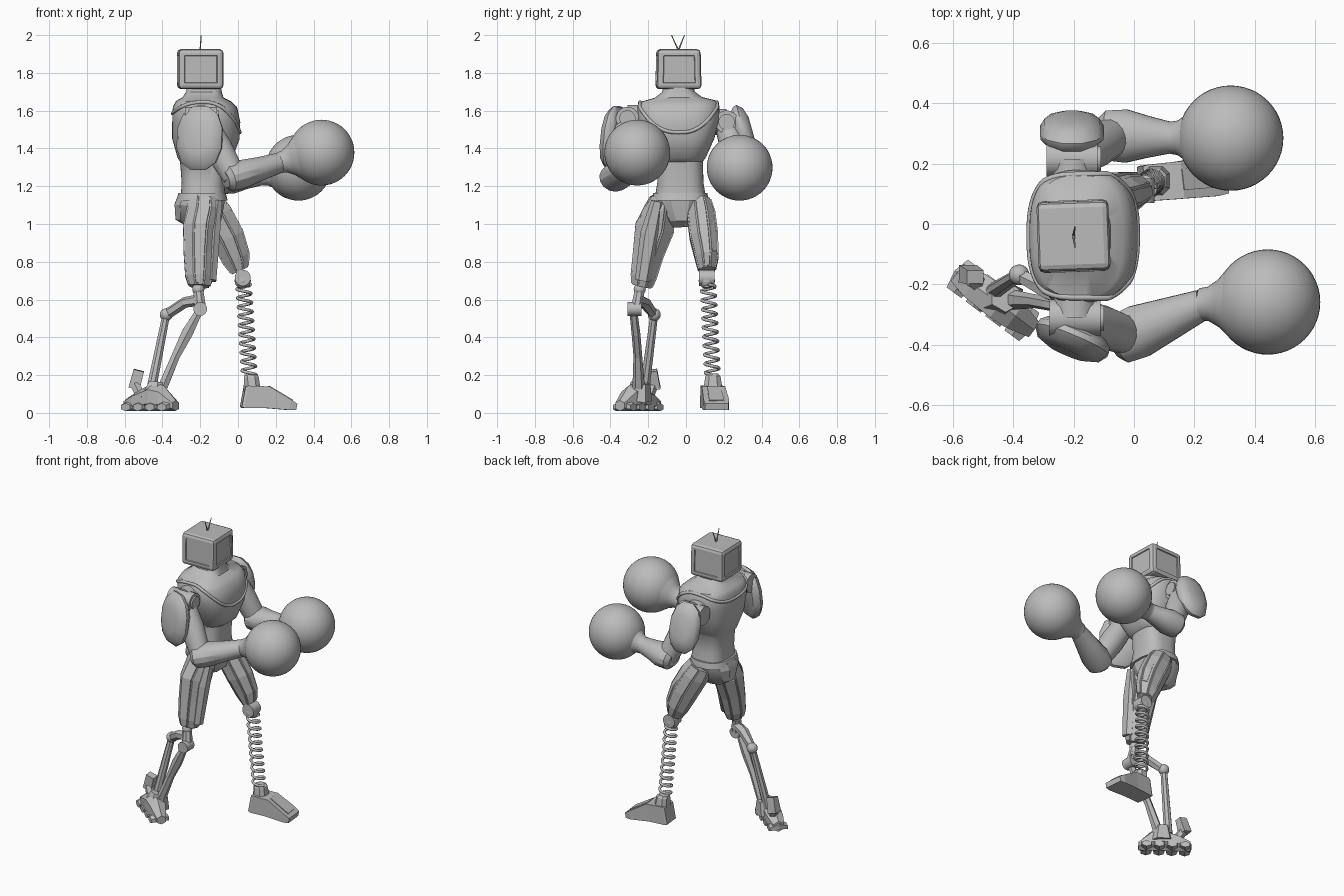
import bpy, bmesh, math
from mathutils import Vector as V, Matrix

if "Cube" in bpy.data.objects:
    bpy.data.objects.remove(bpy.data.objects["Cube"])

GREY = bpy.data.materials.new("plain_grey")
GREY.use_nodes = True
GREY.diffuse_color = (0.5, 0.5, 0.5, 1)
GREY.node_tree.nodes["Principled BSDF"].inputs["Base Color"].default_value = (0.5, 0.5, 0.5, 1)


def finish(name, bm, smooth=None):
    bmesh.ops.recalc_face_normals(bm, faces=bm.faces)
    mesh = bpy.data.meshes.new(name)
    bm.to_mesh(mesh)
    bm.free()
    mesh.materials.append(GREY)
    ob = bpy.data.objects.new(name, mesh)
    bpy.context.collection.objects.link(ob)
    if smooth:
        bpy.ops.object.select_all(action='DESELECT')
        ob.select_set(True)
        bpy.context.view_layer.objects.active = ob
        bpy.ops.object.shade_smooth_by_angle(angle=math.radians(smooth))
    return ob


def around(a, ra, rb, p=2):
    """Point on a rounded (superelliptic) outline."""
    c, s = math.cos(a), math.sin(a)
    return (math.copysign(abs(c) ** (2 / p), c) * ra, math.copysign(abs(s) ** (2 / p), s) * rb)


def loft(name, rings, n=16, p=2, smooth=35, panel=0):
    """Skin rings of (x, y, z, half width, half height) set across the line from first to last."""
    t = (V(rings[-1][:3]) - V(rings[0][:3])).normalized()
    u = (V((0, 0, 1)) if abs(t.z) < 0.75 else V((0, 1, 0))).cross(t).normalized()
    v = t.cross(u)
    bm, loops = bmesh.new(), []
    for x, y, z, ra, rb in rings:
        loop = []
        for i in range(n):
            a, b = around((i + 0.5) * math.tau / n, ra, rb, p)
            loop.append(bm.verts.new(V((x, y, z)) + (u * a + v * b) / math.cos(math.pi / n)))
        loops.append(loop)
    columns = [[] for _ in range(n)]
    for lo, hi in zip(loops, loops[1:]):
        for i in range(n):
            j = (i + 1) % n
            columns[i].append(bm.faces.new((lo[i], lo[j], hi[j], hi[i])))
    bm.faces.new(loops[0])
    bm.faces.new(loops[-1])
    bmesh.ops.recalc_face_normals(bm, faces=bm.faces)
    if panel:
        # Long raised strips on every other side
        for column in columns[1::2]:
            bmesh.ops.inset_region(bm, faces=column, thickness=panel, depth=0)
            bmesh.ops.inset_region(bm, faces=column, thickness=panel * .3, depth=panel * .8)
    return finish(name, bm, smooth)


def rod(name, a, b, r, r2=None, n=16):
    r2 = r2 or r
    return loft(name, [(*a, r, r), (*b, r2, r2)], n)


def ball(name, pos, r, n=24):
    bm = bmesh.new()
    bmesh.ops.create_uvsphere(bm, u_segments=n * 2, v_segments=n, radius=r,
                              matrix=Matrix.Translation(pos))
    return finish(name, bm, 60)


def wire(name, pts, r, cyclic=False):
    cu = bpy.data.curves.new(name, 'CURVE')
    cu.dimensions = '3D'
    cu.bevel_depth, cu.bevel_resolution, cu.use_fill_caps = r, 2, True
    sp = cu.splines.new('POLY')
    sp.points.add(len(pts) - 1)
    for q, co in zip(sp.points, pts):
        q.co = (*co, 1)
    sp.use_cyclic_u = cyclic
    cu.materials.append(GREY)
    bpy.context.collection.objects.link(bpy.data.objects.new(name, cu))


# Torso, from waist to neck
TORSO = [(-.185, -.03, 1.14, .118, .135), (-.185, -.03, 1.22, .113, .122), (-.185, -.03, 1.33, .122, .12),
         (-.175, -.03, 1.35, .145, .135), (-.17, -.035, 1.45, .178, .185), (-.168, -.04, 1.54, .18, .213),
         (-.175, -.04, 1.62, .17, .218), (-.182, -.04, 1.65, .145, .2), (-.185, -.04, 1.67, .108, .125),
         (-.18, -.04, 1.70, .094, .086), (-.18, -.04, 1.76, .09, .077)]
loft("torso", TORSO, 48, 2.8, 40)


def torso_at(z):
    for a, b in zip(TORSO, TORSO[1:]):
        if a[2] <= z <= b[2]:
            f = (z - a[2]) / (b[2] - a[2])
            return [s + (e - s) * f for s, e in zip(a, b)]


# Raised collar that dips over the chest
rim = []
for i in range(64):
    a = i * math.tau / 64
    c = math.cos(a)
    z = 1.645 - (0.16 if c > 0 else 0.06) * abs(c) ** 2
    cx, cy, _, ra, rb = torso_at(z)
    x, y = around(a, ra, rb, 2.8)
    rim.append((cx + x, cy + y, z))
wire("chest_collar", rim, 0.01, True)

# Belt and pelvis
loft("belt", [(-.19, -.03, 1.125, .135, .15), (-.19, -.03, 1.165, .125, .143)], 32, 2.5)
loft("pelvis", [(-.2, -.025, .985, .07, .05), (-.21, -.025, 1.02, .12, .075),
                (-.205, -.03, 1.1, .13, .125), (-.195, -.03, 1.14, .125, .135)], 12, 2.5, 25)

# Boxy head with shallow screens and two antennae
bm = bmesh.new()
bmesh.ops.create_cube(bm, size=1)
for q in bm.verts:
    low = q.co.z < 0
    q.co = V((q.co.x * .238, q.co.y * (.238 if low else .228), q.co.z * .212))
bmesh.ops.bevel(bm, geom=bm.edges[:], offset=.02, segments=2, affect='EDGES', profile=.5)
big = [f for f in bm.faces if f.calc_area() > .02 and abs(f.normal.z) < .5]
bmesh.ops.inset_individual(bm, faces=big, thickness=.018, depth=0)
bmesh.ops.inset_individual(bm, faces=big, thickness=.004, depth=-.006)
head = finish("head", bm)
head.location, head.rotation_euler = (-.2, -.04, 1.82), (0, 0, math.radians(2))
for name, y in (("antenna_a", -.077), ("antenna_b", -.008)):
    rod(name, (-.2, -.04, 1.92), (-.195, y, 2.0), .004, .002, 6)


def arm(side, shoulder, elbow, wrist, glove, plate, normal, size):
    """Shoulder joint, upper arm, forearm, round glove and shoulder plate."""
    s, e, w, g, n = map(V, (shoulder, elbow, wrist, glove, normal))
    inner = V((s.x, s.y + (-.04 - s.y) * .5, s.z))
    rod(side + "_shoulder_joint", inner, s, .07)
    ax = V((.085, 0, 0))
    rod(side + "_shoulder_drum", s - ax, s + ax, .06)
    rod(side + "_shoulder_hub", s + ax, s + ax * 1.12, .042)
    loft(side + "_upper_arm", [(*s.lerp(e, .1), .068, .065), (*s.lerp(e, .5), .076, .07), (*e, .062, .062)], 16)
    d = (w - e).normalized()
    loft(side + "_forearm", [(*(e - d * .055), .055, .045), (*(e - d * .03), .082, .072), (*(e + d * .04), .088, .076),
                             (*e.lerp(w, .55), .07, .062), (*w, .05, .052)], 14, 2, 28)
    k = g - w
    loft(side + "_glove_cuff", [(*(w - k * .05), .053, .055), (*(w + k * .08), .057, .06), (*(w + k * .25), .08, .083),
                                (*(w + k * .42), .118, .119), (*(w + k * .55), .136, .136)], 32, 2, 50)
    ball(side + "_glove", g, .174)
    c, n = V(plate), n.normalized()
    loft(side + "_shoulder_plate", [(*(c + n * o), size[0] * k, size[1] * k) for o, k in
                                    ((-.04, .8), (-.02, .97), (.0, 1), (.028, .85), (.045, .5))], 12, 2.3, 40)


arm("near", (-.195, -.31, 1.56), (-.02, -.37, 1.25), (.23, -.265, 1.327), (.442, -.258, 1.378),
    (-.205, -.385, 1.455), (-.42, -1, .12), (.128, .17))
arm("far", (-.205, .215, 1.54), (-.065, .292, 1.235), (.13, .285, 1.26), (.32, .284, 1.298),
    (-.205, .31, 1.475), (0, 1, .28), (.106, .16))

# Panelled thighs
loft("near_thigh", [(-.205, -.235, .67, .05, .05), (-.205, -.225, .72, .067, .062), (-.205, -.2, .84, .075, .075),
                    (-.2, -.165, .98, .083, .097), (-.18, -.14, 1.08, .083, .073), (-.18, -.13, 1.14, .07, .05)],
     8, 2.4, 0, .008)
loft("near_thigh_guard", [(-.14, -.23, .7, .025, .035), (-.125, -.19, .95, .03, .045),
                          (-.105, -.15, 1.12, .02, .03)], 6, 2, 0)
loft("far_thigh", [(.01, .112, .755, .045, .04), (-.01, .11, .82, .07, .055), (-.055, .095, .93, .082, .068),
                   (-.12, .08, 1.05, .083, .068), (-.16, .07, 1.12, .07, .055)], 8, 2.4, 0, .008)
loft("far_thigh_guard", [(.03, .12, .85, .02, .035), (-.01, .105, .96, .025, .045),
                         (-.085, .085, 1.1, .02, .035)], 6, 2, 0)

# Spring leg
rod("spring_knee", (.025, .07, .715), (.025, .15, .715), .042)
ball("spring_knee_ball", (.025, .11, .7), .043, 12)
rod("spring_top_cap", (.03, .115, .69), (.03, .117, .665), .03)
coil = []
for i in range(161):
    f, a = i / 160, i * math.tau / 16
    coil.append((.03 + .03 * f + .037 * math.cos(a), .117 + .023 * f + .037 * math.sin(a), .68 - .48 * f))
wire("leg_spring", coil, .0085)
loft("spring_ankle", [(.075, .143, .12, .045, .05), (.07, .142, .19, .038, .04), (.065, .14, .205, .03, .03)], 8, 2.5, 0)
loft("spring_foot", [(.025, .135, .085, .055, .055), (.04, .135, .085, .06, .06), (.15, .145, .083, .062, .058),
                     (.27, .16, .043, .068, .028), (.305, .163, .032, .062, .017)], 4, 2, 0)
loft("toe_panel", [(.16, .147, .138, .035, .006), (.285, .162, .065, .04, .005)], 4, 2, 0)

# Rod leg
ball("rod_knee", (-.21, -.245, .655), .032, 12)
rod("rod_knee_link", (-.21, -.245, .65), (-.2, -.26, .56), .026, .03, 8)
rod("rod_front_joint", (-.2, -.31, .55), (-.2, -.235, .55), .036)
loft("rod_top_link", [(-.19, -.255, .6, .025, .028), (-.28, -.22, .585, .03, .025), (-.38, -.17, .52, .02, .025)], 6, 2, 0)
ball("rod_back_joint", (-.38, -.168, .52), .034, 12)
rod("rod_back", (-.38, -.168, .52), (-.46, -.22, .12), .02, .026, 8)
loft("rod_front", [(-.2, -.28, .55, .018, .018), (-.27, -.265, .42, .03, .02), (-.33, -.255, .3, .022, .02),
                   (-.41, -.25, .11, .026, .03)], 6, 2, 0)

# Segmented clawed foot
heel, toe = V((-.585, -.16, 0)), V((-.33, -.35, 0))
along = (toe - heel).normalized()
across = V((along.y, -along.x, 0))
body = []
for f, w, h in ((0, .035, .03), (.2, .05, .045), (.55, .055, .065), (.75, .05, .058), (1, .03, .025)):
    c = heel.lerp(toe, f)
    body.append((c.x, c.y, h * 1.2 + .008, w, h))
loft("claw_foot_body", body, 6, 2, 0)
loft("claw_ankle", [(-.44, -.25, .07, .075, .06), (-.425, -.24, .16, .045, .045)], 6, 2, 0)
for i in range(4):
    m = heel.lerp(toe, .1 + .25 * i)
    a, b = m - across * .055, m + across * .06
    loft(f"claw_toe_{i + 1}", [(a.x, a.y, .03, .028, .018), (m.x, m.y, .045, .042, .03),
                               (b.x, b.y, .03, .03, .018)], 6, 2, 0)
rod("heel_spur_stem", (-.51, -.2, .08), (-.545, -.175, .15), .025, n=6)
loft("heel_spur", [(-.55, -.165, .13, .03, .03), (-.525, -.175, .225, .028, .022)], 4, 2, 0)
